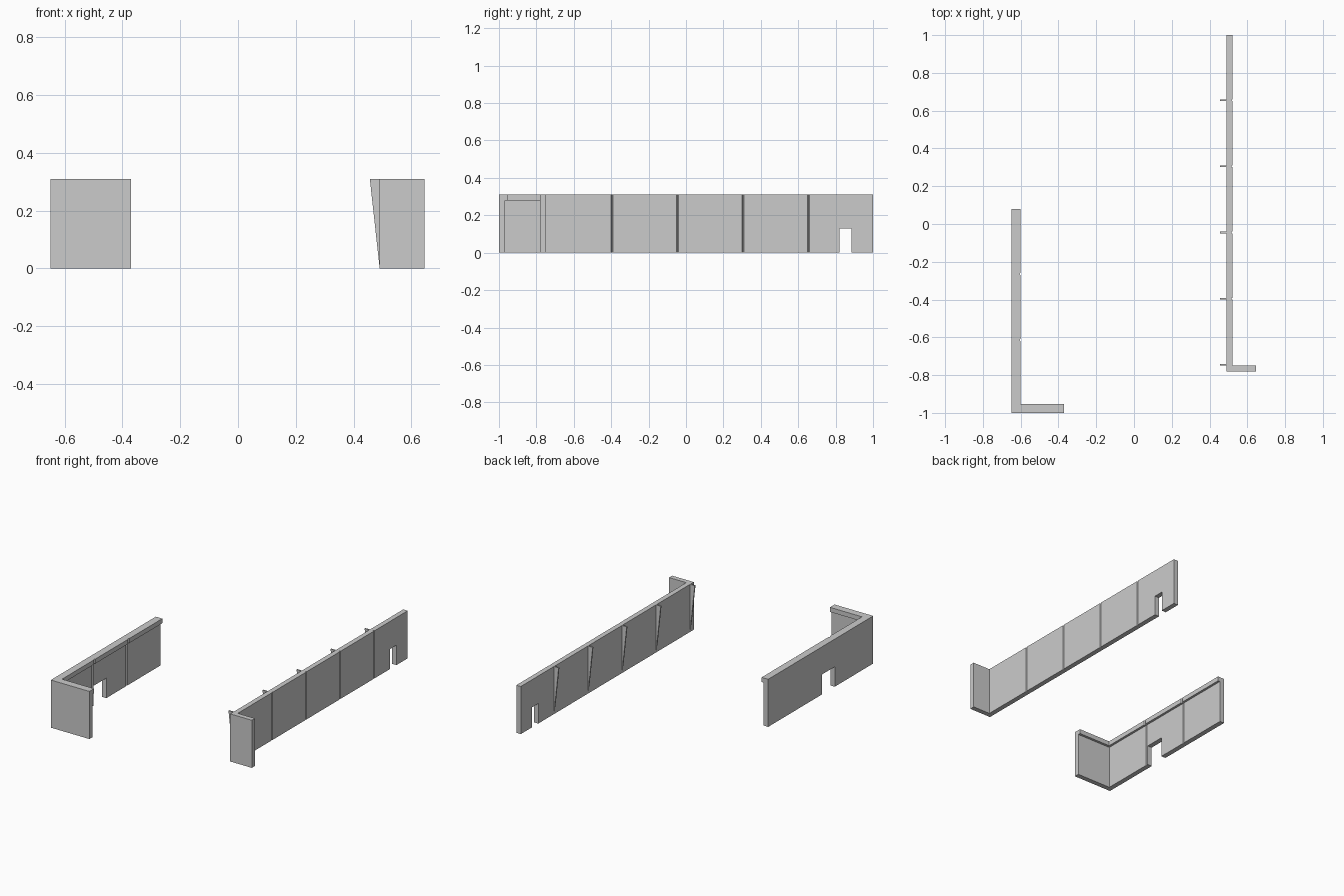
import bpy, bmesh
from mathutils import Vector

if "Cube" in bpy.data.objects:
    bpy.data.objects.remove(bpy.data.objects["Cube"])

X = 0.648      # half width of the whole set
H = 0.31       # wall height
T = 0.032      # wall thickness
STEP = 0.35    # panel spacing


def prism(name, pts, offset):
    """Extrude a planar 3D outline along an offset vector."""
    bm = bmesh.new()
    face = bm.faces.new([bm.verts.new(p) for p in pts])
    ext = bmesh.ops.extrude_face_region(bm, geom=[face])
    verts = [v for v in ext["geom"] if isinstance(v, bmesh.types.BMVert)]
    bmesh.ops.translate(bm, verts=verts, vec=Vector(offset))
    bmesh.ops.recalc_face_normals(bm, faces=bm.faces)
    me = bpy.data.meshes.new(name)
    bm.to_mesh(me)
    bm.free()
    ob = bpy.data.objects.new(name, me)
    bpy.context.collection.objects.link(ob)
    return ob


def l_wall(name, x0, x1, y0, y1, end, t_ret, z0, z1, joints):
    """L-shaped plan with V joints cut in the inner (+x) face."""
    plan = [(x0, y0), (end, y0), (end, y0 + t_ret), (x1, y0 + t_ret)]
    for y in joints:
        plan += [(x1, y - 0.006), (x1 - 0.007, y), (x1, y + 0.006)]
    plan += [(x1, y1), (x0, y1)]
    return prism(name, [(x, y, z0) for x, y in plan], (0, 0, z1 - z0))


def doorway(wall, x, y0, y1, h):
    """Cut a door-shaped opening through a wall."""
    cut = prism(wall.name + "_door_cutter",
                [(x - 0.1, y0, -0.1), (x - 0.1, y1, -0.1),
                 (x - 0.1, y1, h), (x - 0.1, y0, h)], (0.2, 0, 0))
    cut.hide_render = True
    cut.hide_set(True)
    mod = wall.modifiers.new("doorway", "BOOLEAN")
    mod.operation = "DIFFERENCE"
    mod.solver = "EXACT"
    mod.object = cut


# Left wall with its overhanging coping
left_joints = [-0.615, -0.615 + STEP]
left = l_wall("left_wall", -X, -X + T, -1, 0.08, -0.37, T, 0, 0.28, left_joints)
doorway(left, -X, -0.605, -0.475, 0.13)
l_wall("left_coping", -X, -0.601, -1, 0.08, -0.37, 0.048, 0.28, H, left_joints)

# Right wall
fins = [-0.745 + STEP * i for i in range(5)]
right = l_wall("right_wall", 0.49, 0.49 + T, -0.78, 1, X - 0.002, T, 0, H, fins[1:])
doorway(right, 0.505, 0.82, 0.885, 0.13)

# Tapered buttress fins behind the right wall
for i, y in enumerate(fins):
    prism(f"buttress_{i + 1}",
          [(0.456, y - 0.004, H), (0.492, y - 0.004, H), (0.492, y - 0.004, 0), (0.49, y - 0.004, 0)],
          (0, 0.008, 0))
